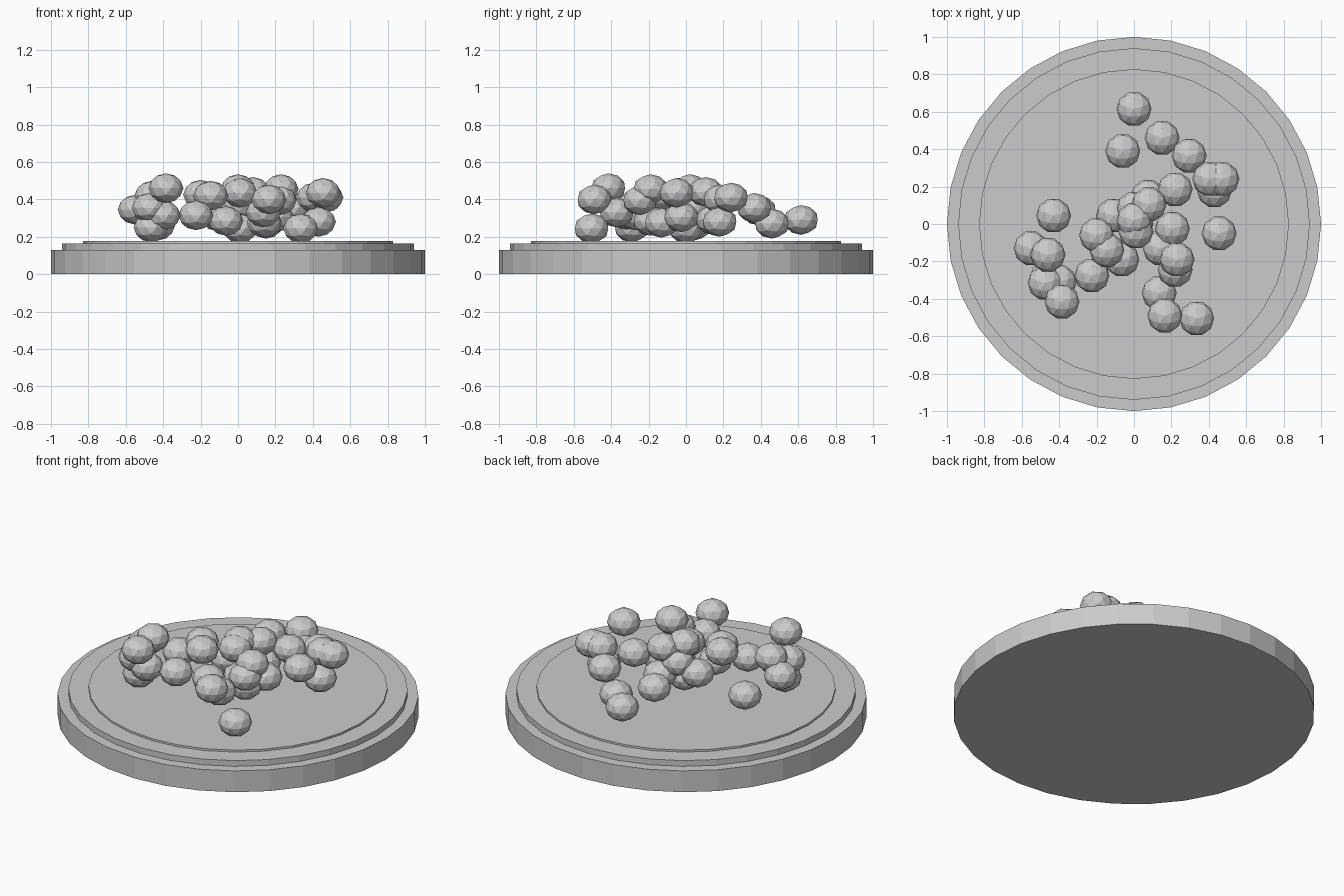
import bpy
import math

grey = bpy.data.materials.new("plain grey")
grey.diffuse_color = (0.6, 0.6, 0.6, 1)


def disc(name, radius, z0, z1):
    bpy.ops.mesh.primitive_cylinder_add(vertices=32, radius=radius, depth=z1 - z0,
                                        location=(0, 0, (z0 + z1) / 2))
    ob = bpy.context.object
    ob.name = name
    ob.data.materials.append(grey)


# Stepped round plate
disc("plate_base", 1.0, 0.0, 0.13)
disc("plate_step", 0.94, 0.13, 0.165)
disc("plate_top", 0.828, 0.165, 0.177)

# Faceted, slightly squashed ball shared by the whole pile
bpy.ops.mesh.primitive_ico_sphere_add(subdivisions=2, radius=0.0935)
first = bpy.context.object
first.data.materials.append(grey)
ball_mesh = first.data
bpy.data.objects.remove(first)

# Ball centres
centres = [
    (0.0, 0.615, 0.29), (-0.06, 0.39, 0.34), (0.15, 0.46, 0.27),
    (0.295, 0.365, 0.355), (0.405, 0.24, 0.41), (0.47, 0.24, 0.41),
    (0.43, 0.18, 0.28), (0.22, 0.185, 0.40), (0.075, 0.145, 0.29),
    (0.08, 0.105, 0.44), (-0.11, 0.045, 0.31), (0.0, 0.08, 0.365),
    (0.0, 0.02, 0.455), (0.01, -0.04, 0.435), (0.01, 0.0, 0.245),
    (0.205, -0.025, 0.305), (0.455, -0.05, 0.435), (-0.43, 0.045, 0.26),
    (-0.55, -0.13, 0.345), (-0.46, -0.165, 0.42), (-0.20, -0.06, 0.425),
    (-0.145, -0.14, 0.42), (-0.065, -0.19, 0.285), (-0.225, -0.275, 0.315),
    (-0.40, -0.31, 0.315), (-0.475, -0.315, 0.355), (-0.465, -0.29, 0.25),
    (-0.385, -0.415, 0.46), (0.14, -0.13, 0.275), (0.23, -0.19, 0.455),
    (0.22, -0.245, 0.395), (0.135, -0.37, 0.33), (0.165, -0.49, 0.40),
    (0.335, -0.505, 0.245),
]
for i, c in enumerate(centres):
    ball = bpy.data.objects.new(f"ball_{i + 1}", ball_mesh)
    ball.location = c
    ball.rotation_euler = (0, 0, math.pi / 2)
    ball.scale = (1, 1, 0.85)
    bpy.context.collection.objects.link(ball)
